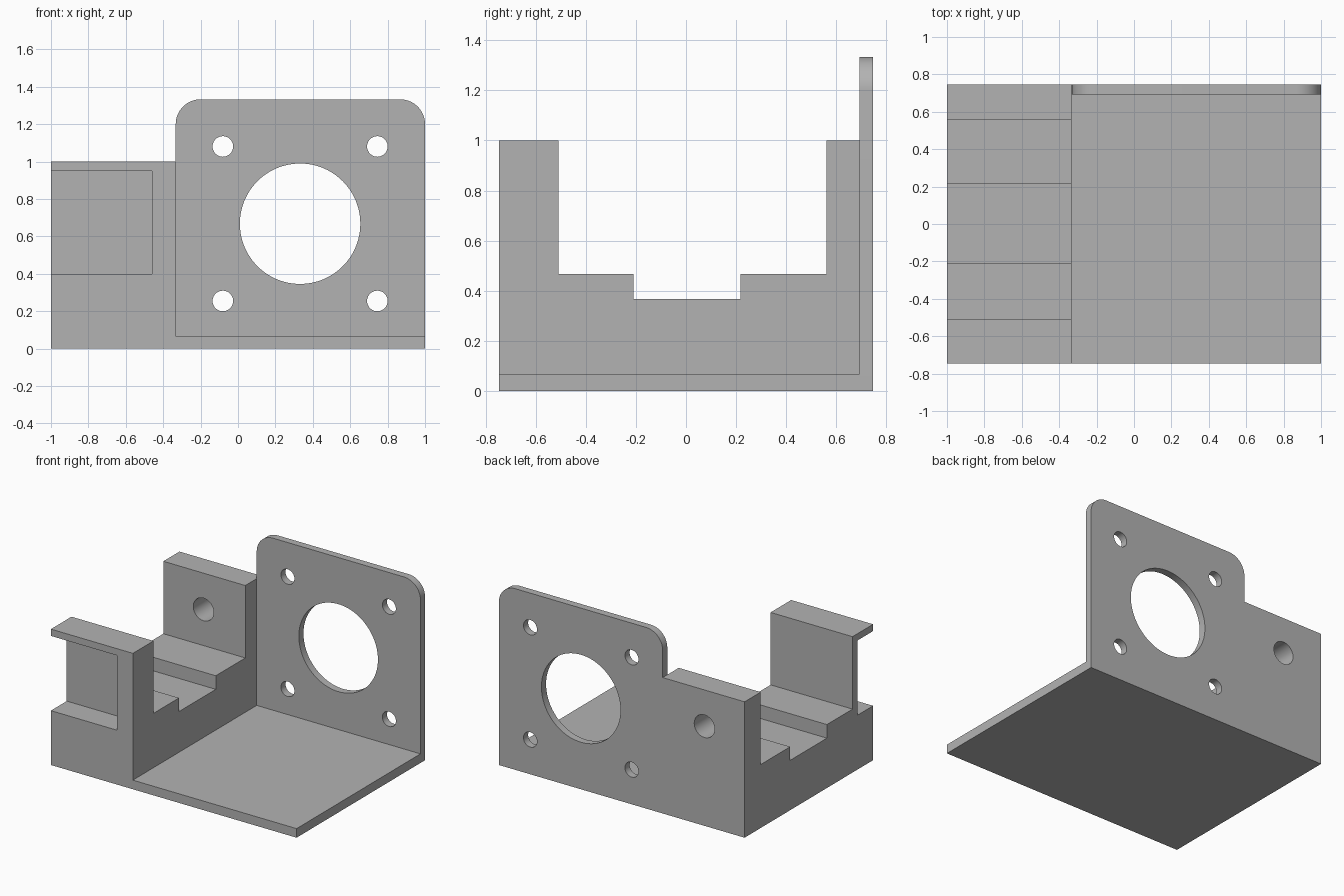
import bpy
import bmesh
from math import sin, cos, pi, radians
from mathutils import Vector

if "Cube" in bpy.data.objects:
    bpy.data.objects.remove(bpy.data.objects["Cube"], do_unlink=True)

# Main dimensions
LEFT, RIGHT, SPLIT = -1.0, 1.0, -0.333
FRONT, BACK = -0.747, 0.747
FLOOR = 0.067
PLATE_FRONT = 0.693
PLATE_TOP = 1.333
CORNER = 0.133

grey = bpy.data.materials.new("plain grey")
grey.diffuse_color = (0.45, 0.45, 0.45, 1)
grey.use_nodes = True
grey.node_tree.nodes["Principled BSDF"].inputs["Base Color"].default_value = (0.45, 0.45, 0.45, 1)


def extrude(name, outline, direction):
    """Solid made by sweeping a closed outline along a direction."""
    bm = bmesh.new()
    face = bm.faces.new([bm.verts.new(p) for p in outline])
    swept = bmesh.ops.extrude_face_region(bm, geom=[face])["geom"]
    verts = [v for v in swept if isinstance(v, bmesh.types.BMVert)]
    bmesh.ops.translate(bm, verts=verts, vec=Vector(direction))
    bmesh.ops.recalc_face_normals(bm, faces=bm.faces[:])
    mesh = bpy.data.meshes.new(name)
    bm.to_mesh(mesh)
    bm.free()
    obj = bpy.data.objects.new(name, mesh)
    bpy.context.collection.objects.link(obj)
    mesh.materials.append(grey)
    return obj


def box(name, x0, x1, y0, y1, z0, z1):
    outline = [(x0, y0, z0), (x1, y0, z0), (x1, y0, z1), (x0, y0, z1)]
    return extrude(name, outline, (0, y1 - y0, 0))


def bore(x, z, radius, sides=64):
    """Cylinder cutter running through the back wall."""
    ring = [(x + radius * cos(2 * pi * i / sides), 0.5, z + radius * sin(2 * pi * i / sides))
            for i in range(sides)]
    return extrude("bore_cutter", ring, (0, 0.4, 0))


def activate(obj):
    bpy.ops.object.select_all(action="DESELECT")
    obj.select_set(True)
    bpy.context.view_layer.objects.active = obj


def cut(obj, cutters):
    """Subtract the cutters, then remove them."""
    activate(obj)
    for cutter in cutters:
        cutter.hide_render = True
        mod = obj.modifiers.new("cut", "BOOLEAN")
        mod.operation = "DIFFERENCE"
        mod.solver = "EXACT"
        mod.object = cutter
        bpy.ops.object.modifier_apply(modifier=mod.name)
        bpy.data.objects.remove(cutter, do_unlink=True)
    bpy.ops.object.shade_smooth_by_angle(angle=radians(30))


# Floor plate
box("floor_plate", SPLIT, RIGHT, FRONT, PLATE_FRONT, 0, FLOOR)

# Stepped cradle block with two towers
profile = [(FRONT, 0), (BACK, 0), (BACK, 1), (0.56, 1), (0.56, 0.467), (0.217, 0.467),
           (0.217, 0.367), (-0.21, 0.367), (-0.21, 0.467), (-0.508, 0.467),
           (-0.508, 1), (FRONT, 1)]
block = extrude("cradle_block", [(LEFT, y, z) for y, z in profile], (SPLIT - LEFT, 0, 0))

# Open pocket in the front tower and hole through the back tower
pocket = box("pocket_cutter", LEFT - 0.1, -0.46, FRONT - 0.1, -0.563, 0.4, 0.95)
cut(block, [pocket, bore(-0.673, 0.733, 0.083)])

# Mounting plate with rounded top corners
outline = [(SPLIT, PLATE_FRONT, 0), (RIGHT, PLATE_FRONT, 0)]
for cx, start in ((RIGHT - CORNER, 0), (SPLIT + CORNER, pi / 2)):
    for i in range(17):
        a = start + pi / 2 * i / 16
        outline.append((cx + CORNER * cos(a), PLATE_FRONT, PLATE_TOP - CORNER + CORNER * sin(a)))
plate = extrude("mounting_plate", outline, (0, BACK - PLATE_FRONT, 0))

# Large centre opening and four screw holes
cx, cz, pitch = 0.332, 0.668, 0.413
holes = [bore(cx, cz, 0.322, 96)]
holes += [bore(cx + sx * pitch, cz + sz * pitch, 0.055, 48) for sx in (-1, 1) for sz in (-1, 1)]
cut(plate, holes)
